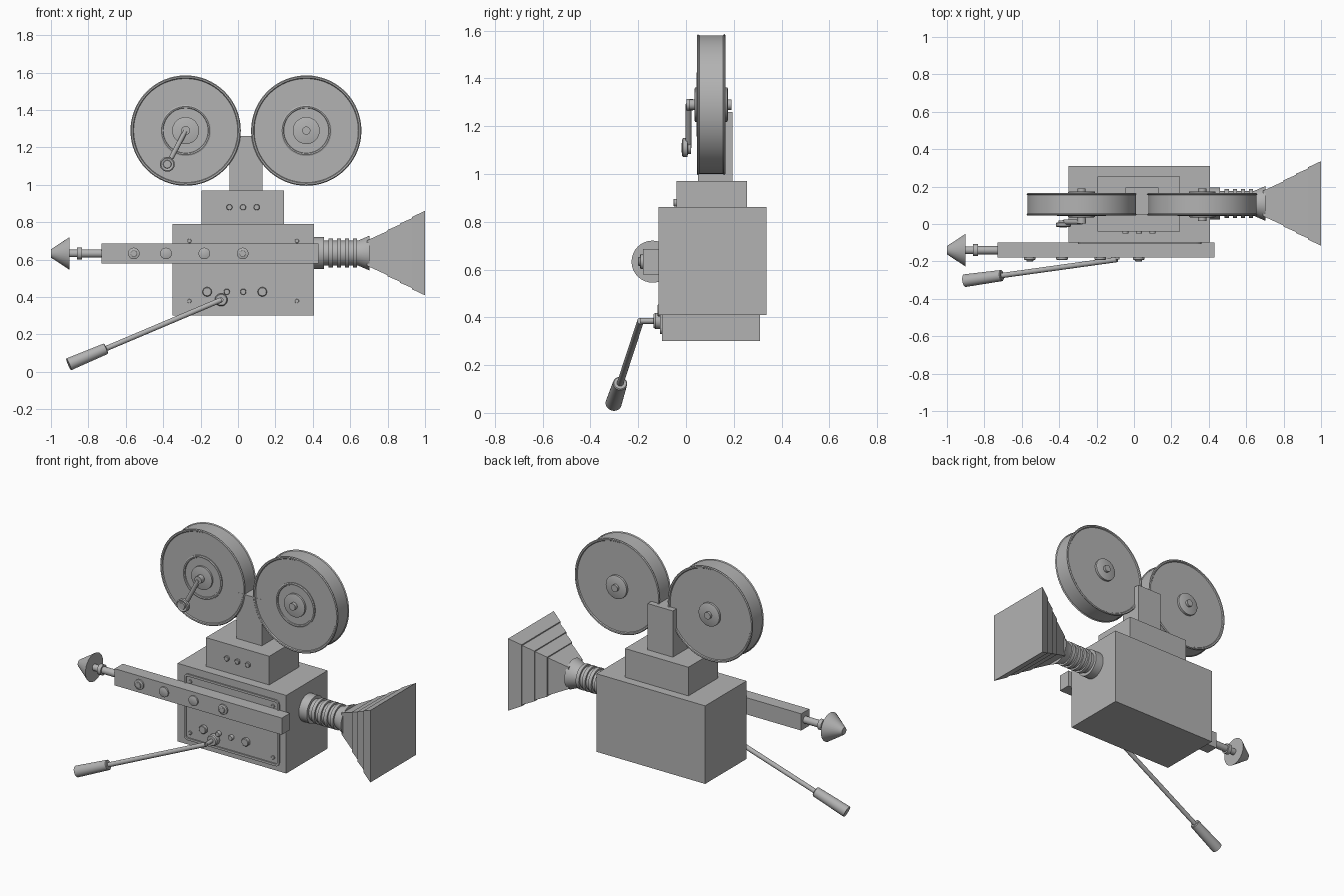
import bpy, bmesh, math
from mathutils import Vector

cube = bpy.data.objects.get("Cube")
if cube:
    bpy.data.objects.remove(cube, do_unlink=True)

grey = bpy.data.materials.new("plain grey")
grey.use_nodes = True
GREY = (0.45, 0.45, 0.45, 1)
grey.diffuse_color = GREY
grey.node_tree.nodes["Principled BSDF"].inputs["Base Color"].default_value = GREY


def finish(name, bm, smooth=False):
    bmesh.ops.recalc_face_normals(bm, faces=bm.faces)
    mesh = bpy.data.meshes.new(name)
    bm.to_mesh(mesh)
    bm.free()
    mesh.materials.append(grey)
    obj = bpy.data.objects.new(name, mesh)
    bpy.context.collection.objects.link(obj)
    if smooth:
        bpy.ops.object.select_all(action="DESELECT")
        obj.select_set(True)
        bpy.context.view_layer.objects.active = obj
        bpy.ops.object.shade_smooth_by_angle(angle=math.radians(35))
    return obj


def box(name, x, y, z):
    bm = bmesh.new()
    bmesh.ops.create_cube(bm, size=1)
    for v in bm.verts:
        v.co = [lo + (c + 0.5) * (hi - lo) for c, (lo, hi) in zip(v.co, (x, y, z))]
    return finish(name, bm)


def lathe(name, start, direction, profile, sides=32, turn=0.0, smooth=True):
    """Sweep (distance, radius) pairs around an axis, closing both ends."""
    bm = bmesh.new()
    rot = Vector(direction).to_track_quat("Z", "Y")
    rings = []
    for dist, radius in profile:
        ring = []
        for i in range(sides):
            a = math.tau * i / sides + turn
            p = Vector((radius * math.cos(a), radius * math.sin(a), dist))
            ring.append(bm.verts.new(Vector(start) + rot @ p))
        rings.append(ring)
    for a, b in zip(rings, rings[1:]):
        for i in range(sides):
            j = (i + 1) % sides
            bm.faces.new((a[i], a[j], b[j], b[i]))
    bm.faces.new(rings[0][::-1])
    bm.faces.new(rings[-1])
    return finish(name, bm, smooth)


def rod(name, a, b, radius, sides=24):
    d = Vector(b) - Vector(a)
    return lathe(name, a, d, [(0, radius), (d.length, radius)], sides)


def knob(name, x, z, back, height, radius):
    """Round button facing the front with a softened rim."""
    return lathe(name, (x, back, z), (0, -1, 0),
                 [(0, radius), (height * 0.8, radius), (height, radius * 0.85)], 24)


def frame(name, x, z, y, width, corner):
    """Raised rounded rectangular moulding."""
    bm = bmesh.new()
    loops = []
    for inset, depth in ((0, 0), (0, -0.008), (width, -0.008), (width, 0)):
        loop = []
        for k, (sx, sz) in enumerate(((1, 1), (0, 1), (0, 0), (1, 0))):
            cx = x[1] - corner if sx else x[0] + corner
            cz = z[1] - corner if sz else z[0] + corner
            for s in range(5):
                a = math.pi / 2 * (k + s / 4)
                r = corner - inset
                loop.append(bm.verts.new((cx + r * math.cos(a), y + depth, cz + r * math.sin(a))))
        loops.append(loop)
    for a, b in zip(loops, loops[1:] + loops[:1]):
        for i in range(len(a)):
            j = (i + 1) % len(a)
            bm.faces.new((a[i], a[j], b[j], b[i]))
    return finish(name, bm)


# Camera body, stepped top and reel post
box("body", (-0.35, 0.405), (-0.10, 0.31), (0.30, 0.79))
box("upper_box", (-0.195, 0.245), (-0.04, 0.255), (0.79, 0.97))
box("reel_post", (-0.045, 0.13), (0.051, 0.195), (0.97, 1.26))

# Front panel details
frame("panel_frame", (-0.30, 0.36), (0.33, 0.745), -0.10, 0.014, 0.025)
for x in (-0.26, 0.315):
    for z in (0.378, 0.70):
        knob("panel_screw", x, z, -0.10, 0.006, 0.011)
for x, r in ((-0.165, 0.025), (-0.06, 0.016), (0.028, 0.016), (0.13, 0.025)):
    knob("panel_knob", x, 0.428, -0.10, 0.02, r)
for x in (-0.046, 0.027, 0.10):
    knob("top_button", x, 0.88, -0.04, 0.012, 0.016)

# Film reels with rims, hubs and axle pins
for side, x in (("right", -0.28), ("left", 0.365)):
    c = (x, 0, 1.29)
    lathe(side + "_reel", c, (0, 1, 0),
          [(0.052, 0.278), (0.046, 0.282), (0.045, 0.29), (0.05, 0.295), (0.056, 0.29),
           (0.154, 0.29), (0.16, 0.295), (0.165, 0.29), (0.164, 0.282), (0.158, 0.278)], 64)
    lathe(side + "_hub_ring", c, (0, 1, 0),
          [(0.050, 0.120), (0.045, 0.122), (0.043, 0.129), (0.046, 0.136), (0.056, 0.136)], 48)
    lathe(side + "_front_hub", c, (0, 1, 0),
          [(0.036, 0.066), (0.038, 0.072), (0.055, 0.072)], 40)
    lathe(side + "_back_hub", c, (0, 1, 0),
          [(0.155, 0.072), (0.172, 0.072), (0.175, 0.066)], 40)
    rod(side + "_axle", (x, 0.015, 1.29), (x, 0.19, 1.29), 0.022)

# Small winding crank on the right reel
rod("reel_crank_boss", (-0.28, 0.002, 1.29), (-0.28, 0.03, 1.29), 0.024)
rod("reel_crank_arm", (-0.28, 0.010, 1.29), (-0.375, 0.010, 1.11), 0.013)
lathe("reel_crank_knob", (-0.378, 0.02, 1.11), (0, -1, 0),
      [(0, 0.026), (0.012, 0.026), (0.014, 0.04), (0.032, 0.04), (0.036, 0.034),
       (0.032, 0.028), (0.032, 0.022), (0.038, 0.020)])

# Side rail with screws and cone tip
box("rail", (-0.73, 0.43), (-0.18, -0.10), (0.58, 0.685))
for i, x in enumerate((-0.557, -0.385, -0.18, 0.025)):
    knob("rail_knob", x, 0.633, -0.18, 0.012, 0.031)
    if i in (0, 3):
        knob("rail_knob_cap", x, 0.633, -0.19, 0.01, 0.019)
lathe("rail_tip", (-1.0, -0.14, 0.633), (1, 0, 0),
      [(0, 0.022), (0.10, 0.088), (0.10, 0.02), (0.14, 0.02), (0.14, 0.032),
       (0.165, 0.032), (0.165, 0.022), (0.28, 0.022)])

# Long hand lever with grip
lever_top, lever_end = Vector((-0.09, -0.19, 0.385)), Vector((-0.905, -0.303, 0.04))
grip_start = lever_top.lerp(lever_end, 0.755)
rod("lever_rod", lever_top, grip_start, 0.014)
lathe("lever_grip", grip_start, lever_end - grip_start,
      [(0, 0.026), (0.004, 0.030), ((lever_end - grip_start).length, 0.034)])
knob("lever_pivot", -0.09, 0.385, -0.10, 0.035, 0.034)
rod("lever_pin", (-0.09, -0.13, 0.385), (-0.09, -0.19, 0.385), 0.012)

# Lens barrel with ribbed bellows and flared collar
ribs = [(0, 0.085), (0.055, 0.085), (0.055, 0.066)]
for i in range(4):
    x = 0.08 + i * 0.043
    ribs += [(x, 0.066), (x, 0.077), (x + 0.022, 0.077), (x + 0.022, 0.066)]
ribs += [(0.235, 0.066), (0.298, 0.093), (0.298, 0.05)]
lathe("lens_barrel", (0.405, 0.11, 0.635), (1, 0, 0), ribs, 40)

# Square stepped lens hood, closed at the front
root2 = math.sqrt(2)
hood = [(0.69, 0.068), (0.80, 0.118), (0.80, 0.124), (0.865, 0.152),
        (0.865, 0.158), (0.93, 0.186), (0.93, 0.193), (1.0, 0.226)]
lathe("lens_hood", (0, 0.11, 0.635), (1, 0, 0),
      [(x, h * root2) for x, h in hood], 4, math.pi / 4, False)
